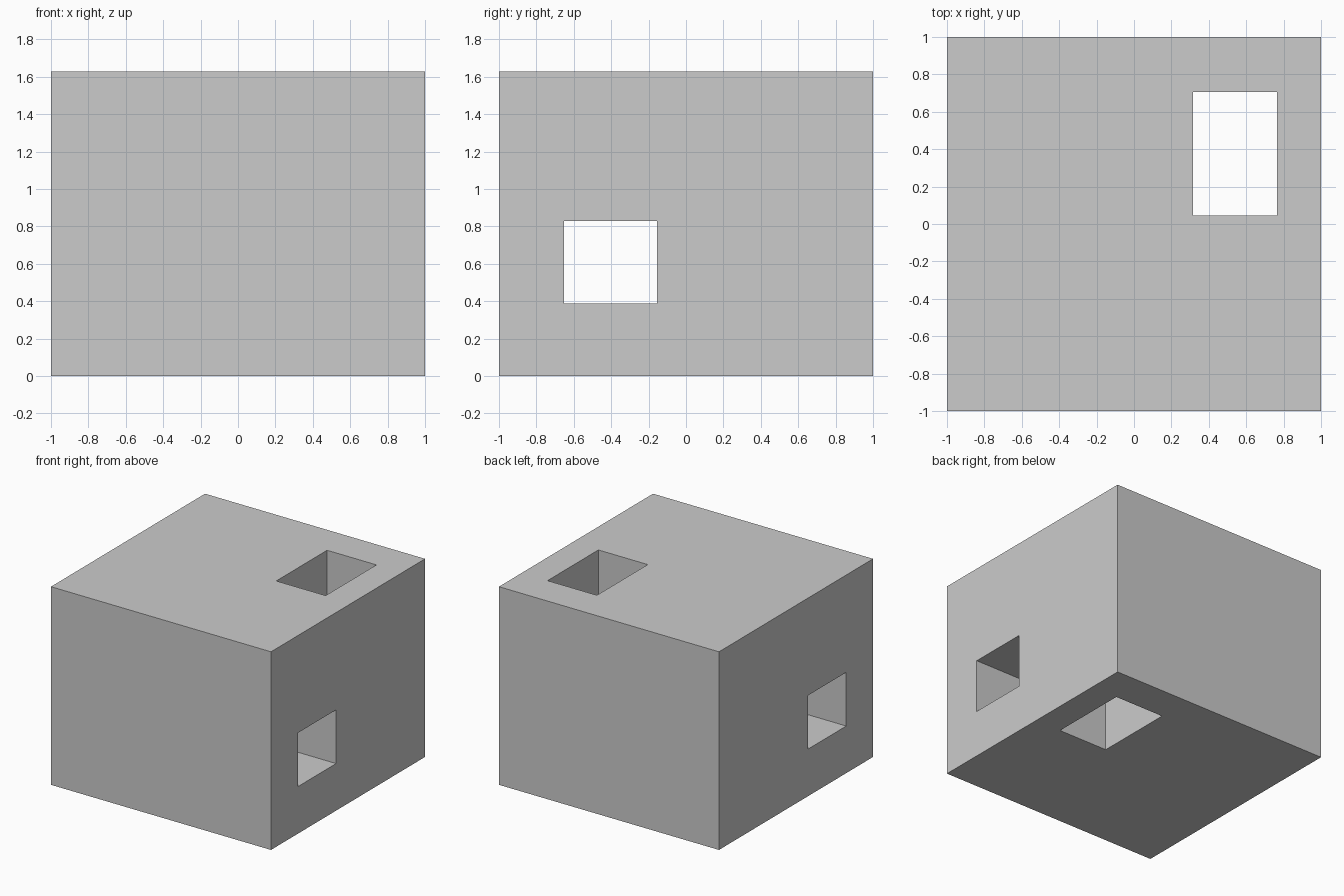
import bpy

if "Cube" in bpy.data.objects:
    bpy.data.objects.remove(bpy.data.objects["Cube"])

HEIGHT = 1.628


def box(name, lo, hi):
    """Axis-aligned box between two corners."""
    centre = [(a + b) / 2 for a, b in zip(lo, hi)]
    bpy.ops.mesh.primitive_cube_add(size=1, location=centre)
    obj = bpy.context.object
    obj.name = name
    obj.scale = [b - a for a, b in zip(lo, hi)]
    bpy.ops.object.transform_apply(location=True, rotation=True, scale=True)
    return obj


# Solid block
block = box("block", (-1, -1, 0), (1, 1, HEIGHT))

# Rectangular tunnels: one side to side, one top to bottom
cutters = [
    box("side_tunnel_cutter", (-1.2, -0.652, 0.387), (1.2, -0.155, 0.828)),
    box("vertical_tunnel_cutter", (0.316, 0.045, -0.2), (0.765, 0.705, HEIGHT + 0.2)),
]
for cutter in cutters:
    cutter.hide_render = True
    cutter.display_type = 'WIRE'
    mod = block.modifiers.new(cutter.name, 'BOOLEAN')
    mod.operation = 'DIFFERENCE'
    mod.solver = 'EXACT'
    mod.object = cutter

# Apply the cuts and remove the helpers
bpy.context.view_layer.objects.active = block
for mod in list(block.modifiers):
    bpy.ops.object.modifier_apply(modifier=mod.name)
for cutter in cutters:
    bpy.data.objects.remove(cutter, do_unlink=True)
